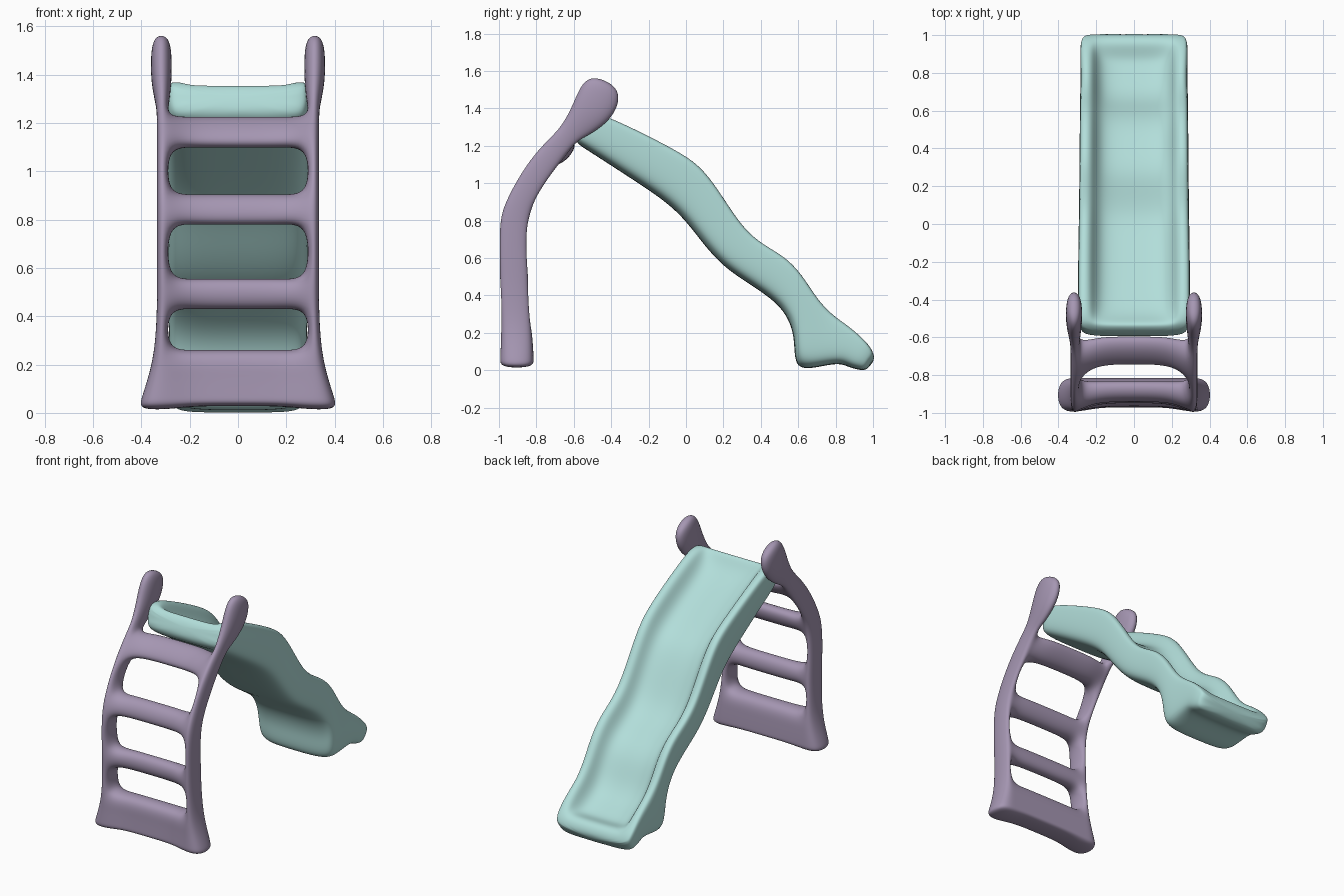
import bpy, bmesh
from mathutils import Vector

if "Cube" in bpy.data.objects:
    bpy.data.objects.remove(bpy.data.objects["Cube"])


def make_part(name, bm, color):
    """Turn a control cage into a smooth subdivided object."""
    bmesh.ops.recalc_face_normals(bm, faces=bm.faces[:])
    for f in bm.faces:
        f.smooth = True
    mesh = bpy.data.meshes.new(name)
    bm.to_mesh(mesh)
    bm.free()
    obj = bpy.data.objects.new(name, mesh)
    bpy.context.collection.objects.link(obj)
    sub = obj.modifiers.new("smooth", 'SUBSURF')
    sub.levels = sub.render_levels = 3
    mat = bpy.data.materials.new(name + "_plastic")
    mat.diffuse_color = color
    mat.use_nodes = True
    mat.node_tree.nodes["Principled BSDF"].inputs["Base Color"].default_value = mat.diffuse_color
    mesh.materials.append(mat)


# Ladder: rows of (front y, front z, back y, back z, inner x, outer x)
ladder_rows = [
    (-.99, .012, -.82, .012, .29, .415),
    (-.99, .06, -.82, .06, .29, .405),
    (-.985, .15, -.825, .15, .29, .373),
    (-.985, .265, -.835, .265, .291, .346),
    (-.99, .425, -.845, .425, .291, .337),
    (-.995, .56, -.85, .56, .291, .337),
    (-1.0, .775, -.857, .775, .291, .337),
    (-.965, .91, -.817, .91, .291, .337),
    (-.85, 1.11, -.70, 1.08, .291, .337),
    (-.73, 1.24, -.595, 1.22, .290, .337),
    (-.665, 1.305, -.53, 1.25, .284, .342),
    (-.605, 1.42, -.42, 1.32, .271, .364),
    (-.56, 1.54, -.355, 1.415, .269, .366),
    (-.485, 1.578, -.36, 1.52, .283, .352),
]
rungs = {0, 1, 2, 4, 6, 8}           # row gaps filled across the ladder
cells = {(r, c) for r in range(len(ladder_rows) - 1) for c in range(6)
         if c in (0, 5) or r in rungs}

bm = bmesh.new()
cache = {}


def lv(r, c, layer):
    """Cage vertex at a row, column and layer (0 front, 1 back)."""
    if (r, c, layer) not in cache:
        yf, zf, yb, zb, xin, xout = ladder_rows[r]
        x = (-xout, -xin, -.19, 0, .19, xin, xout)[c]
        front, back = Vector((x, yf, zf)), Vector((x, yb, zb))
        mid = (front + back) / 2
        p = mid + ((back if layer else front) - mid) * 1.07
        if c in (2, 3, 4):           # treads are dished, the top one set back
            if layer == 0:
                p.y += .025 if r < 4 else .045
            if r in (8, 9):
                p.y += .028
            if r == 0:
                p.z += .015
        cache[r, c, layer] = bm.verts.new(p)
    return cache[r, c, layer]


for r, c in sorted(cells):
    corners = [(r, c), (r, c + 1), (r + 1, c + 1), (r + 1, c)]
    for layer in (0, 1):
        bm.faces.new([lv(*k, layer) for k in corners])
    sides = [(r - 1, c), (r, c + 1), (r + 1, c), (r, c - 1)]
    for i, neighbour in enumerate(sides):
        if neighbour not in cells:
            a, b = corners[i], corners[(i + 1) % 4]
            bm.faces.new([lv(*a, 0), lv(*b, 0), lv(*b, 1), lv(*a, 1)])
make_part("ladder", bm, (.376, .305, .445, 1))

# Slide: stations of (rim y, rim z, underside y, underside z, trough depth, half width)
slide_stations = [
    (-.572, 1.33, -.603, 1.26, 0, .255),
    (-.535, 1.365, -.58, 1.21, 0, .287),
    (-.50, 1.372, -.54, 1.185, .04, .297),
    (-.43, 1.365, -.47, 1.14, .115, .297),
    (-.2, 1.255, -.3, 1.03, .12, .297),
    (0, 1.15, -.11, .905, .12, .294),
    (.1, 1.07, 0, .80, .12, .292),
    (.2, .925, .1, .665, .12, .291),
    (.3, .77, .2, .555, .12, .290),
    (.4, .68, .31, .48, .12, .289),
    (.53, .61, .45, .39, .12, .288),
    (.62, .515, .54, .30, .12, .287),
    (.70, .385, .585, .17, .12, .286),
    (.78, .30, .575, -.005, .12, .285),
    (.86, .245, .72, .02, .11, .285),
    (.92, .195, .82, .04, .095, .285),
    (.96, .155, .875, .015, .02, .285),
    (.993, .115, .92, .003, 0, .28),
    (1.012, .06, .97, -.003, 0, .255),
]
bm = bmesh.new()
rings = []
for yt, zt, yb, zb, depth, w in slide_stations:
    top, bottom = Vector((0, yt, zt)), Vector((0, yb, zb))
    f = depth / (bottom - top).length
    half = [(.82, 1), (1, .8), (1, .12), (.96, 0), (.76, 0), (.63, f)]
    section = [(0, 1)] + half + [(0, f)] + [(-x, v) for x, v in reversed(half)]
    rings.append([bm.verts.new(top.lerp(bottom, v) + Vector((x * w, 0, 0)))
                  for x, v in section])
n = len(rings[0])
for a, b in zip(rings, rings[1:]):
    for i in range(n):
        j = (i + 1) % n
        bm.faces.new([a[i], a[j], b[j], b[i]])
# Close both ends
for ring in (rings[0], rings[-1]):
    bm.faces.new(ring)
make_part("slide_chute", bm, (.445, .73, .70, 1))
